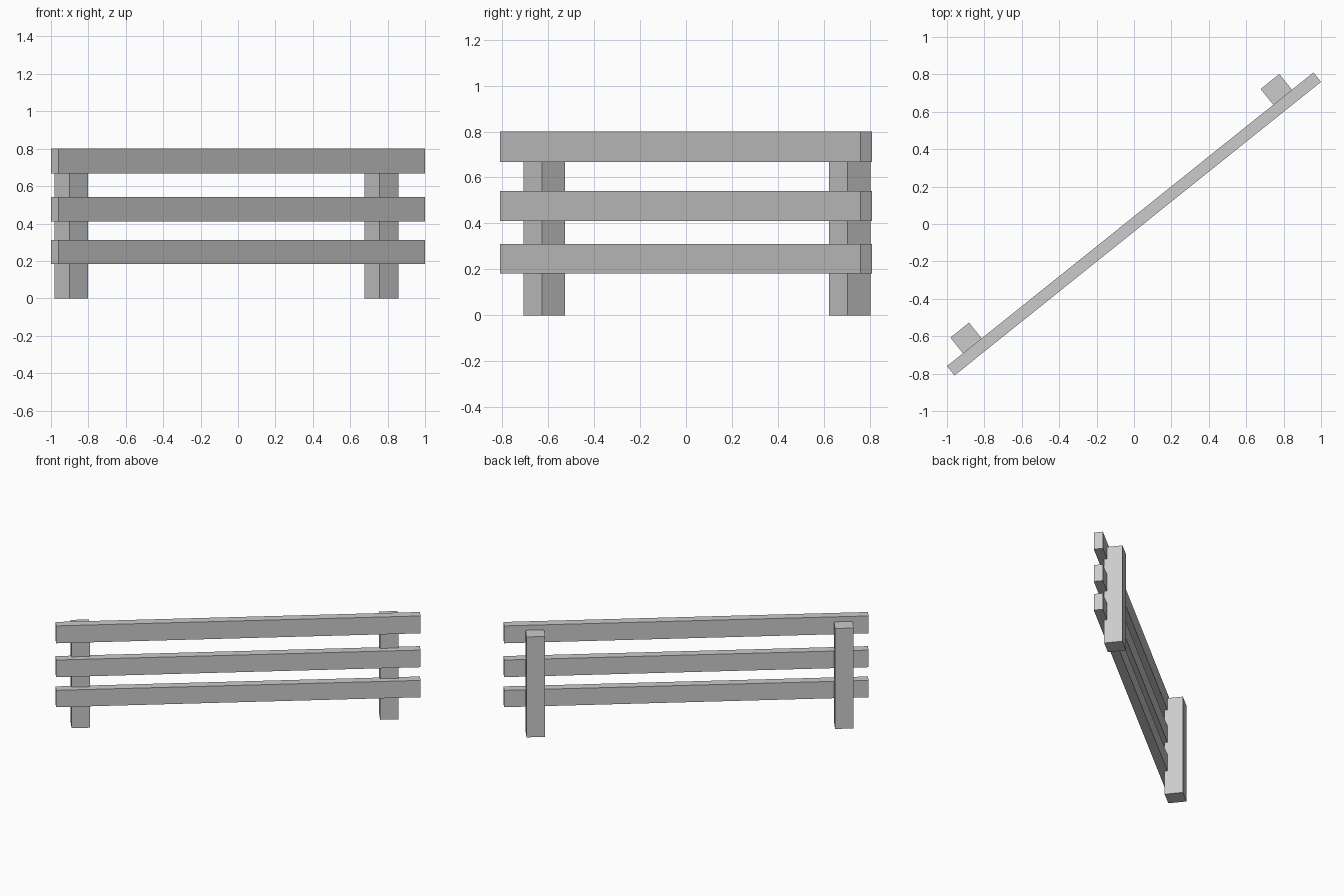
import bpy
import math
from mathutils import Matrix

if "Cube" in bpy.data.objects:
    bpy.data.objects.remove(bpy.data.objects["Cube"])

# The fence runs diagonally: u along the rails, v across towards the back
TURN = Matrix.Rotation(math.radians(38.7), 4, 'Z')


def box(name, u, v, z0, z1, length, depth):
    bpy.ops.mesh.primitive_cube_add(size=1)
    ob = bpy.context.object
    ob.name = name
    place = Matrix.Translation((u, v, (z0 + z1) / 2))
    ob.data.transform(TURN @ place @ Matrix.Diagonal((length, depth, z1 - z0, 1)))
    return ob


# Three horizontal rails
for name, z0, z1 in (("lower_rail", 0.183, 0.311),
                     ("middle_rail", 0.411, 0.541),
                     ("top_rail", 0.668, 0.8)):
    box(name, 0, 0, z0, z1, 2.511, 0.064)

# Two square posts set into the back of the rails, a little below the top
for name, u in (("left_post", -1.082), ("right_post", 1.044)):
    box(name, u, 0.076, 0, 0.762, 0.128, 0.128)
